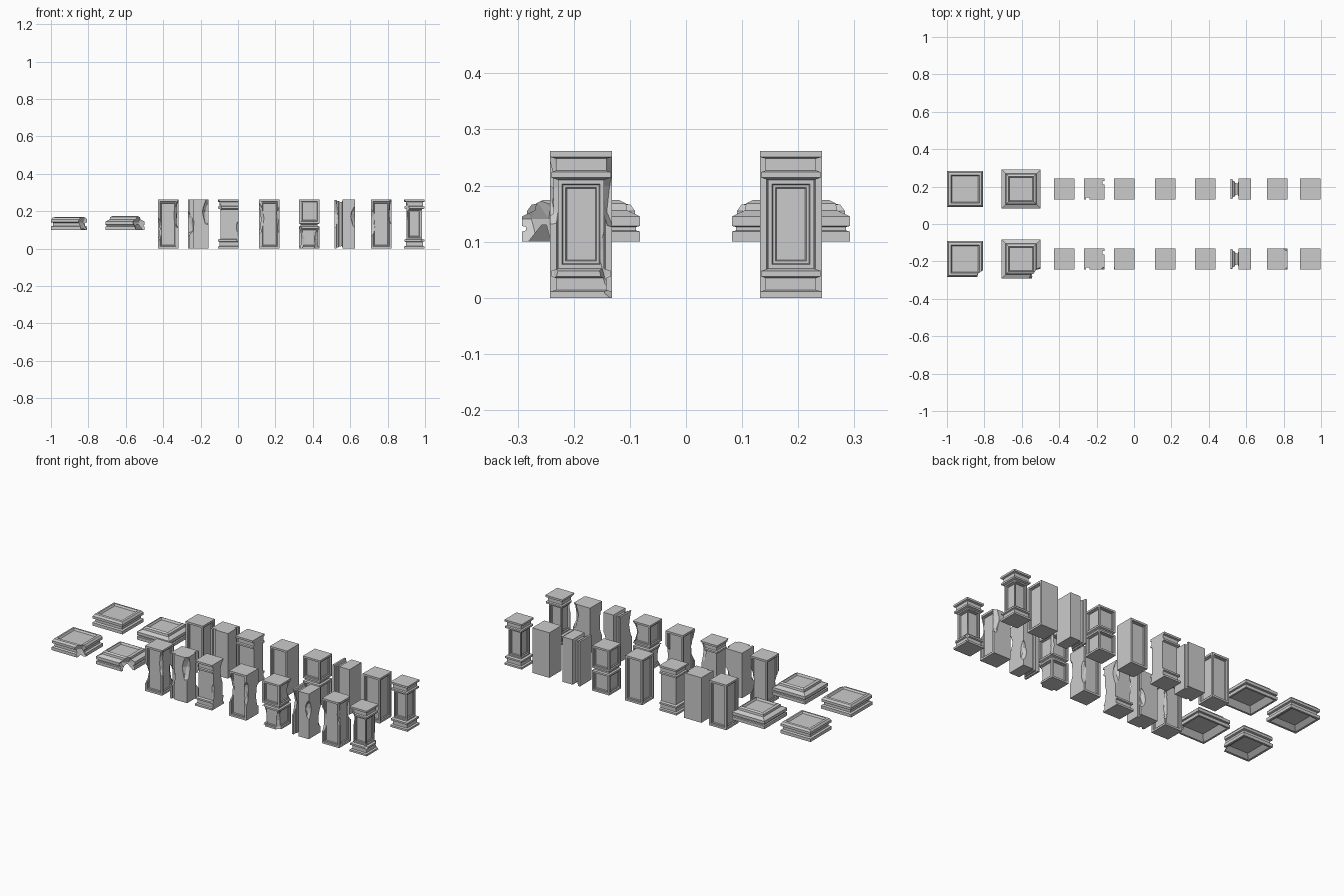
import bpy, bmesh, random
from mathutils import Vector

if "Cube" in bpy.data.objects:
    bpy.data.objects.remove(bpy.data.objects["Cube"])

random.seed(7)
ROW_Y = 0.187
H = 0.262
HALF = 0.055


def finish(bm, name, loc):
    bmesh.ops.recalc_face_normals(bm, faces=bm.faces)
    me = bpy.data.meshes.new(name)
    bm.to_mesh(me)
    bm.free()
    ob = bpy.data.objects.new(name, me)
    ob.location = loc
    bpy.context.collection.objects.link(ob)
    return ob


def stack(rings, flush=False):
    """Closed solid from square rings (half width, height); flush keeps +x at full width."""
    bm = bmesh.new()
    loops = []
    for w, z in rings:
        x1 = HALF if flush else w
        loops.append([bm.verts.new(p) for p in
                      ((-w, -w, z), (x1, -w, z), (x1, w, z), (-w, w, z))])
    for a, b in zip(loops, loops[1:]):
        for i in range(4):
            j = (i + 1) % 4
            bm.faces.new((a[i], a[j], b[j], b[i]))
    bm.faces.new(loops[0][::-1])
    bm.faces.new(loops[-1])
    bmesh.ops.recalc_face_normals(bm, faces=bm.faces)
    return bm


SIDES = {'+x': Vector((1, 0, 0)), '-x': Vector((-1, 0, 0)),
         '+y': Vector((0, 1, 0)), '-y': Vector((0, -1, 0))}


def panels(bm, sides, frame):
    """Stepped recessed panels on the tall faces of the chosen sides."""
    bm.normal_update()
    faces = []
    for f in bm.faces:
        zs = [v.co.z for v in f.verts]
        if max(zs) - min(zs) > 0.08 and any(f.normal.dot(SIDES[s]) > 0.99 for s in sides):
            faces.append(f)
    for t, d in ((frame, 0), (0.003, -0.006), (0.006, 0), (0.003, -0.005)):
        bmesh.ops.inset_individual(bm, faces=faces, thickness=t, depth=d)
    return bm


def plates(*layers):
    """Turns (half width, bottom, top) layers into a ring list."""
    return [(w, z) for w, lo, hi in layers for z in (lo, hi)]


# one builder for each kind of piece
def low_cap():
    return stack([(.06, .12), (.085, .10)]
                 + plates((.097, .10, .118), (.086, .122, .138), (.096, .141, .155))
                 + [(.088, .166), (.076, .168), (.07, .158)])


def sloped_cap():
    return stack([(.07, .13), (.094, .10)]
                 + plates((.105, .10, .118), (.098, .12, .126), (.105, .128, .145))
                 + [(.082, .156), (.08, .168), (.068, .174), (.062, .162)])


def block(sides):
    return panels(stack([(HALF, 0), (HALF, H)]), sides, .016)


def column(flush=False):
    end = plates((HALF, 0, .011), (.045, .014, .035), (.053, .038, .048), (.041, .052, .052))[:-1]
    return stack(end + [(w, H - z) for w, z in reversed(end)], flush)


def free_column():
    return panels(column(), SIDES, .01)


def belted_block():
    rings = plates((HALF, 0, .118), (.046, .122, .13), (HALF, .134, H))
    return panels(stack(rings), SIDES, .015)


def corner_molding():
    # symmetric plan: half of the outline, then its mirror across the diagonal
    a, b, c, d = HALF, .043, .025, .045
    half = [(a, -a), (a, c), (d, c), (d, b), (a, b), (a, a)]
    plan = half + [(-a, a)] + [(-y, -x) for x, y in reversed(half)][:-1]
    bm = bmesh.new()
    f = bm.faces.new([bm.verts.new((x, y, 0)) for x, y in plan])
    top = bmesh.ops.extrude_face_region(bm, geom=[f])['geom']
    bmesh.ops.translate(bm, vec=(0, 0, H), verts=[v for v in top if isinstance(v, bmesh.types.BMVert)])
    return bm


def side_molding():
    # plate, tapering neck and block stacked along x, stretched to full height
    bm = stack(plates((.053, -.055, -.044), (.042, -.041, -.033))
               + [(.034, -.03), (.028, -.014), (HALF, -.01), (HALF, HALF)])
    for v in bm.verts:
        w, y, x = v.co
        tall = H / 2 - (HALF - abs(w)) * .5
        v.co = (x, y, H / 2 + (tall if w > 0 else -tall))
    return bm


def rock(loc, size):
    """Jagged lump used to chip a piece."""
    bm = bmesh.new()
    bmesh.ops.create_icosphere(bm, subdivisions=2, radius=1)
    for v in bm.verts:
        k = random.uniform(.85, 1.12)
        v.co = Vector((v.co.x * size[0], v.co.y * size[1], v.co.z * size[2])) * k
    return finish(bm, "chip_cutter", loc)


def damage(ob, flat):
    """Chips the vertical edges; flat caps lose their front right corner."""
    cutters = []
    for sx, sy in ((1, -1), (-1, -1), (1, 1)):
        if flat and (sx, sy) != (1, -1):
            continue
        reach = .11 if flat else .06
        size = [random.uniform(.06, .075) if flat else random.uniform(.025, .04) for _ in 'xy']
        size.append(random.uniform(.06, .09))
        z = .14 if flat else random.uniform(.05, .21)
        c = rock((ob.location.x + sx * reach, ob.location.y + sy * reach, z), size)
        c.hide_render = True
        m = ob.modifiers.new("chip", 'BOOLEAN')
        m.operation, m.solver, m.object = 'DIFFERENCE', 'EXACT', c
        cutters.append(c)
    bpy.context.view_layer.update()
    dg = bpy.context.evaluated_depsgraph_get()
    me = bpy.data.meshes.new_from_object(ob.evaluated_get(dg))
    ob.modifiers.clear()
    ob.data = me
    for c in cutters:
        bpy.data.objects.remove(c)


PIECES = [
    ("low_cap", low_cap, -.903),
    ("sloped_cap", sloped_cap, -.604),
    ("four_panel_block", lambda: block(SIDES), -.374),
    ("corner_molding", corner_molding, -.213),
    ("wall_column", lambda: column(True), -.053),
    ("three_panel_block", lambda: block(('-x', '-y', '+y')), .168),
    ("belted_block", belted_block, .38),
    ("side_molding", side_molding, .57),
    ("two_panel_block", lambda: block(('+x', '-y')), .765),
    ("free_column", free_column, .943),
]

# back row stays whole, front row is broken
for name, build, x in PIECES:
    finish(build(), "whole_" + name, (x, ROW_Y, 0))
    damage(finish(build(), "broken_" + name, (x, -ROW_Y, 0)), name.endswith("cap"))
